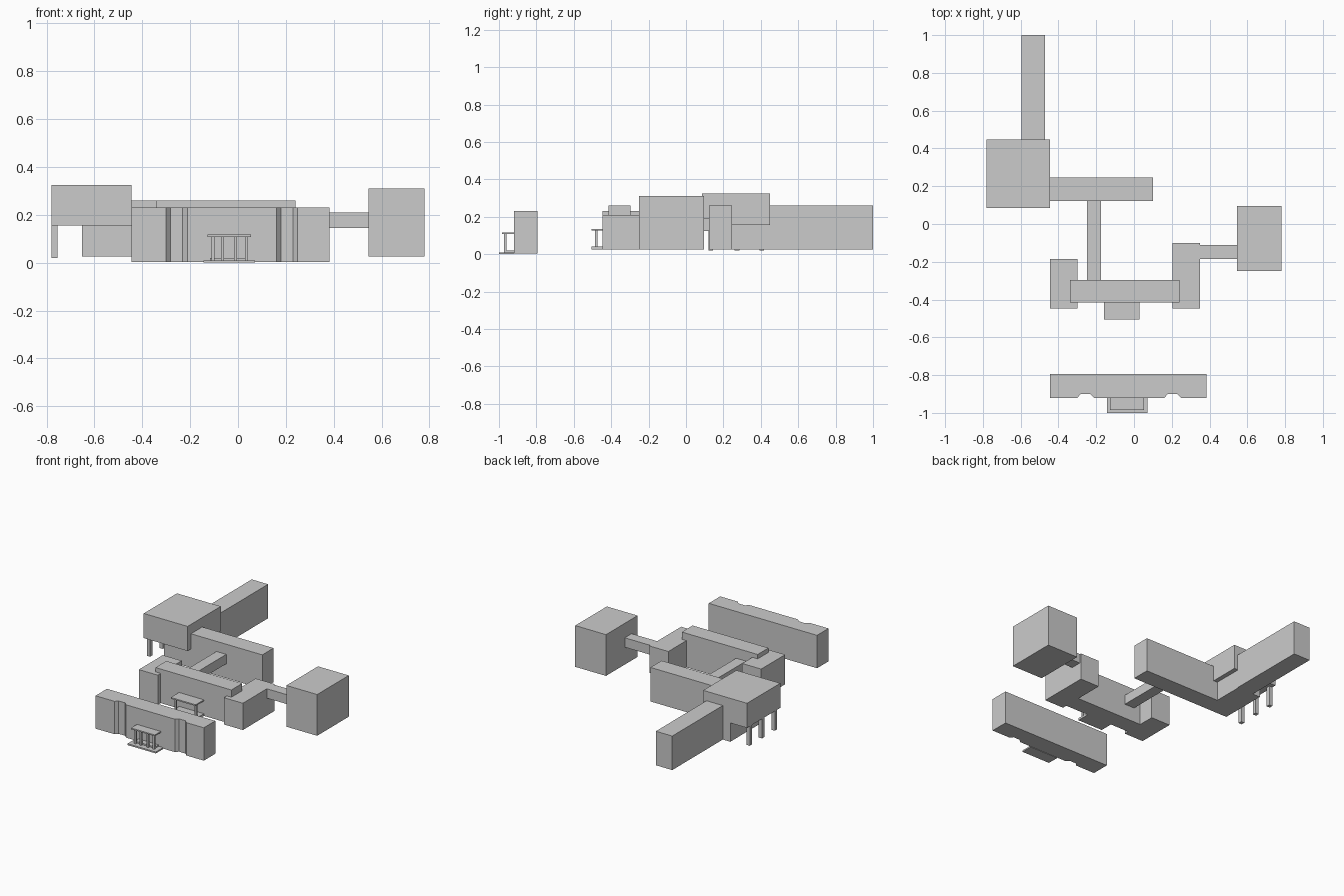
import bpy, bmesh


def prism(name, pts, z0, z1):
    """Extrude a flat outline (counter-clockwise) from z0 to z1."""
    bm = bmesh.new()
    face = bm.faces.new([bm.verts.new((x, y, z0)) for x, y in pts])
    ext = bmesh.ops.extrude_face_region(bm, geom=[face], use_keep_orig=True)
    for v in ext["geom"]:
        if isinstance(v, bmesh.types.BMVert):
            v.co.z = z1
    bmesh.ops.recalc_face_normals(bm, faces=bm.faces)
    me = bpy.data.meshes.new(name)
    bm.to_mesh(me)
    bm.free()
    ob = bpy.data.objects.new(name, me)
    bpy.context.collection.objects.link(ob)
    return ob


def box(name, x0, x1, y0, y1, z0, z1):
    return prism(name, [(x0, y0), (x1, y0), (x1, y1), (x0, y1)], z0, z1)


def notch(x):
    """Shallow recess in the front wall starting at x."""
    return [(x, -0.92), (x + 0.018, -0.9), (x + 0.068, -0.9), (x + 0.088, -0.92)]


# Front building with two recesses
prism("front_building",
      [(-0.445, -0.92)] + notch(-0.3) + notch(0.161)
      + [(0.383, -0.92), (0.383, -0.795), (-0.445, -0.795)], 0.003, 0.23)

# Front porch
box("front_porch_base", -0.144, 0.072, -1.0, -0.92, 0.0, 0.01)
box("front_porch_step", -0.118, 0.038, -0.96, -0.92, 0.01, 0.02)
box("front_porch_roof", -0.128, 0.054, -0.985, -0.92, 0.108, 0.117)
for x in (-0.105, -0.064, -0.01, 0.036):
    box("front_porch_column", x - 0.006, x + 0.006, -0.974, -0.96, 0.01, 0.108)

# U-shaped middle complex
box("centre_hall", -0.34, 0.24, -0.415, -0.297, 0.025, 0.26)
box("left_wing", -0.445, -0.3, -0.447, -0.185, 0.025, 0.23)
box("right_wing", 0.205, 0.35, -0.447, -0.1, 0.025, 0.21)

# Centre porch
box("centre_porch_base", -0.16, 0.03, -0.505, -0.415, 0.025, 0.04)
box("centre_porch_roof", -0.16, 0.03, -0.505, -0.415, 0.127, 0.136)
for x in (-0.14, 0.015):
    box("centre_porch_column", x - 0.006, x + 0.006, -0.486, -0.474, 0.04, 0.127)

# Raised walkways
box("east_walkway", 0.35, 0.545, -0.185, -0.11, 0.145, 0.21)
box("north_walkway", -0.25, -0.175, -0.297, 0.122, 0.125, 0.19)

# East block
box("east_block", 0.545, 0.78, -0.25, 0.095, 0.025, 0.31)

# Rear complex
box("rear_hall", -0.475, 0.1, 0.122, 0.245, 0.025, 0.26)
box("rear_long_wing", -0.595, -0.47, 0.448, 1.0, 0.025, 0.26)
box("raised_block", -0.78, -0.445, 0.085, 0.448, 0.155, 0.325)
box("raised_block_core", -0.652, -0.475, 0.122, 0.448, 0.025, 0.155)
for y in (0.132, 0.272, 0.405):
    box("raised_block_pillar", -0.78, -0.755, y - 0.013, y + 0.013, 0.02, 0.155)
